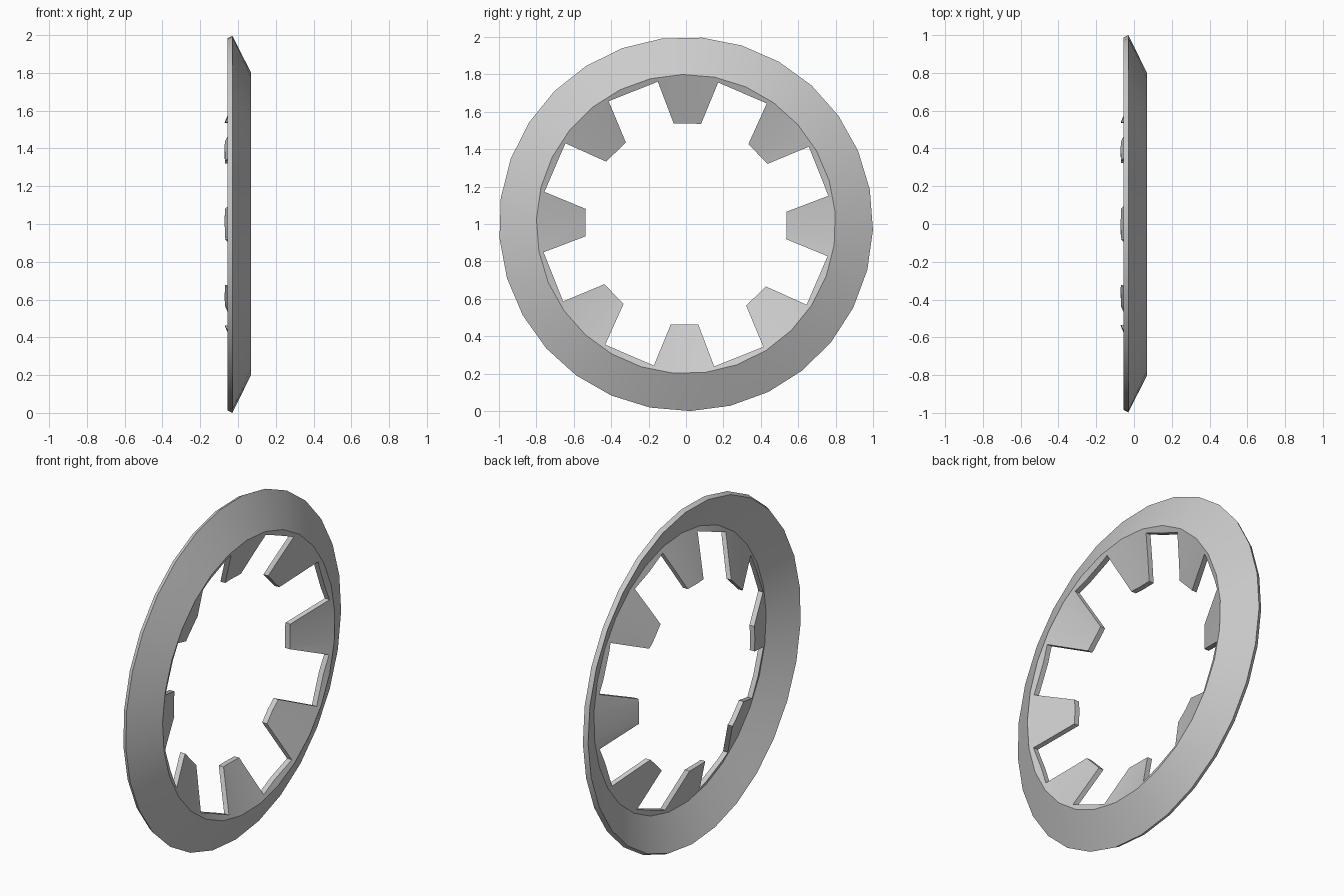
import bpy, bmesh
from math import cos, sin, radians, tau
from mathutils import Vector

cube = bpy.data.objects.get("Cube")
if cube:
    bpy.data.objects.remove(cube)

SIDES, TEETH = 29, 8
CENTRE = Vector((0, 0, 1))
START = radians(-88.7)

steel = bpy.data.materials.new("grey steel")
steel.use_nodes = True
grey = (0.6, 0.6, 0.6, 1)
steel.diffuse_color = grey
steel.node_tree.nodes["Principled BSDF"].inputs["Base Color"].default_value = grey


def polar(x, radius, angle):
    return CENTRE + Vector((x, radius * cos(angle), radius * sin(angle)))


def make_object(name, bm):
    bmesh.ops.recalc_face_normals(bm, faces=bm.faces[:])
    mesh = bpy.data.meshes.new(name)
    bm.to_mesh(mesh)
    bm.free()
    mesh.materials.append(steel)
    obj = bpy.data.objects.new(name, mesh)
    bpy.context.collection.objects.link(obj)
    return obj


# Bent sheet washer: (x, radius, half-step twist) around its section
section = [(-0.03, 1.0, 0), (0.07, 0.8, 0.5), (-0.056, 0.5, 0.5),
           (-0.087, 0.5, 0.5), (0.039, 0.8, 0.5), (-0.055, 0.9875, 0)]
bm = bmesh.new()
rings = [[bm.verts.new(polar(x, r, START + (i + twist) * tau / SIDES))
          for i in range(SIDES)] for x, r, twist in section]
for k, a in enumerate(rings):
    n = (k + 1) % len(rings)
    b = rings[n]
    shift = section[n][2] - section[k][2]
    for i in range(SIDES):
        j = (i + 1) % SIDES
        if shift > 0:
            bm.faces.new((a[i], a[j], b[i]))
            bm.faces.new((a[j], b[j], b[i]))
        elif shift < 0:
            bm.faces.new((a[i], a[j], b[j]))
            bm.faces.new((a[i], b[j], b[i]))
        else:
            bm.faces.new((a[i], a[j], b[j], b[i]))
washer = make_object("toothed_lock_washer", bm)

# Cutter that leaves the tapered inner teeth standing
bm = bmesh.new()
outline = [(0.776, -12), (0.542, -7.8), (0.542, 7.8), (0.776, 12)]
points = [(r, radians(a - 0.8) + t * tau / TEETH)
          for t in range(TEETH) for r, a in outline]
back = [bm.verts.new(polar(-0.3, r, a)) for r, a in points]
front = [bm.verts.new(polar(0.3, r, a)) for r, a in points]
bm.faces.new(back)
bm.faces.new(front)
for i in range(len(points)):
    j = (i + 1) % len(points)
    bm.faces.new((back[i], back[j], front[j], front[i]))
cutter = make_object("tooth_cutter", bm)
cutter.hide_render = True
cutter.hide_viewport = True

cut = washer.modifiers.new("cut teeth", "BOOLEAN")
cut.operation = "DIFFERENCE"
cut.solver = "EXACT"
cut.object = cutter

# Bake the cut, then remove the cutter
bpy.context.view_layer.update()
graph = bpy.context.evaluated_depsgraph_get()
baked = bpy.data.meshes.new_from_object(washer.evaluated_get(graph))
washer.modifiers.clear()
washer.data = baked
bpy.data.objects.remove(cutter)

# Rest the rim on the ground
lowest = min(v.co.z for v in baked.vertices)
for v in baked.vertices:
    v.co.z -= lowest

bpy.ops.object.select_all(action="DESELECT")
washer.select_set(True)
bpy.context.view_layer.objects.active = washer
bpy.ops.object.shade_smooth_by_angle(angle=radians(30))
